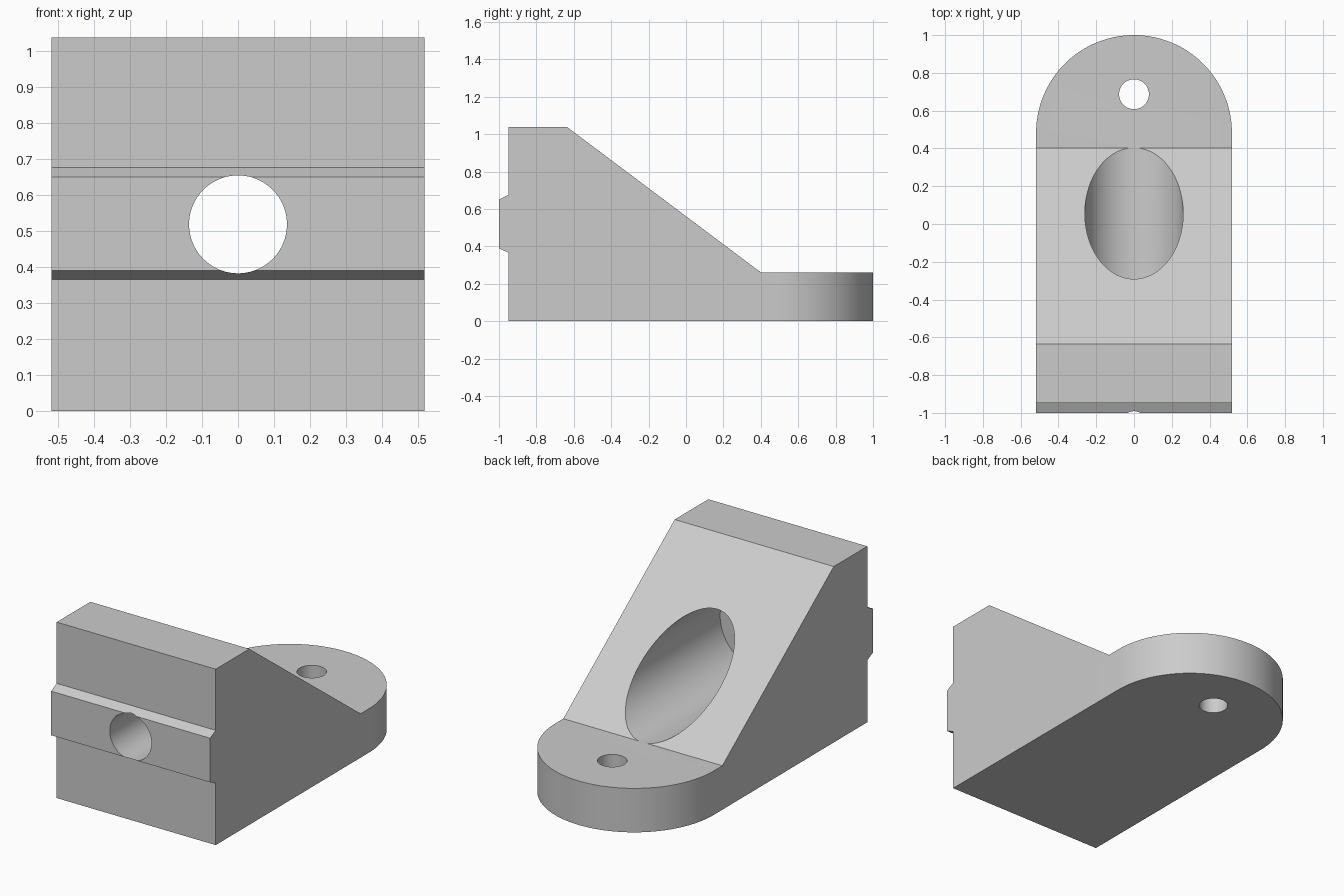
import bpy, bmesh
from math import pi, sin, cos, radians
from mathutils import Matrix, Vector

if "Cube" in bpy.data.objects:
    bpy.data.objects.remove(bpy.data.objects["Cube"])

HALF = 0.5185          # half the width
HEIGHT = 2 * HALF
FLANGE = 0.2593        # thickness of the rounded foot
BORE_Z = HALF          # height of the bore axis

grey = bpy.data.materials.new("machined grey")
grey.use_nodes = True
colour = (0.6, 0.6, 0.6, 1)
grey.diffuse_color = colour
grey.node_tree.nodes["Principled BSDF"].inputs["Base Color"].default_value = colour


def finish(name, bm):
    bmesh.ops.recalc_face_normals(bm, faces=bm.faces)
    mesh = bpy.data.meshes.new(name)
    bm.to_mesh(mesh)
    bm.free()
    mesh.materials.append(grey)
    obj = bpy.data.objects.new(name, mesh)
    bpy.context.collection.objects.link(obj)
    return obj


def prism(name, points, depth):
    """Extrude a closed outline of 3D points along the vector depth."""
    bm = bmesh.new()
    face = bm.faces.new([bm.verts.new(p) for p in points])
    result = bmesh.ops.extrude_face_region(bm, geom=[face], use_keep_orig=True)
    verts = [v for v in result["geom"] if isinstance(v, bmesh.types.BMVert)]
    bmesh.ops.translate(bm, verts=verts, vec=Vector(depth))
    return finish(name, bm)


def cylinder(name, radius, start, end):
    """Cylinder between two points, used as a drill."""
    start, end = Vector(start), Vector(end)
    axis = end - start
    turn = axis.to_track_quat("Z", "Y").to_matrix().to_4x4()
    bm = bmesh.new()
    bmesh.ops.create_cone(bm, cap_ends=True, segments=96, radius1=radius,
                          radius2=radius, depth=axis.length,
                          matrix=Matrix.Translation((start + end) / 2) @ turn)
    return finish(name, bm)


def combine(target, tool, operation):
    tool.hide_render = True
    mod = target.modifiers.new(operation.lower(), "BOOLEAN")
    mod.object, mod.operation, mod.solver = tool, operation, "EXACT"
    bpy.context.view_layer.objects.active = target
    bpy.ops.object.modifier_apply(modifier=mod.name)
    bpy.data.objects.remove(tool)


# Wedge body with its front key rib and the flat foot, as a side profile
side = [(-0.948, 0), (-0.948, 0.365), (-1, 0.39), (-1, 0.65), (-0.948, 0.676),
        (-0.948, HEIGHT), (-0.635, HEIGHT), (0.402, FLANGE), (1.1, FLANGE), (1.1, 0)]
bracket = prism("angle_bracket", [(-HALF, y, z) for y, z in side], (2 * HALF, 0, 0))

# Plan outline rounds off the foot
arc = [(HALF * cos(pi * i / 64), 1 - HALF + HALF * sin(pi * i / 64)) for i in range(65)]
plan = [(-HALF, -1.1)] + [(HALF, -1.1)] + arc
combine(bracket, prism("plan_cutter", [(x, y, -0.1) for x, y in plan], (0, 0, 1.5)), "INTERSECT")

# Through bore, counterbore opening on the slope, and bolt hole in the foot
combine(bracket, cylinder("bore_cutter", 0.136, (0, -1.2, BORE_Z), (0, -0.6, BORE_Z)), "DIFFERENCE")
combine(bracket, cylinder("counterbore_cutter", 0.2605, (0, -0.69, BORE_Z), (0, 0.403, BORE_Z)), "DIFFERENCE")
combine(bracket, cylinder("bolt_hole_cutter", 0.079, (0, 0.687, -0.1), (0, 0.687, 0.4)), "DIFFERENCE")

# Smooth curved walls, crisp edges
bpy.ops.object.select_all(action="DESELECT")
bracket.select_set(True)
bpy.context.view_layer.objects.active = bracket
bpy.ops.object.shade_smooth_by_angle(angle=radians(20))
